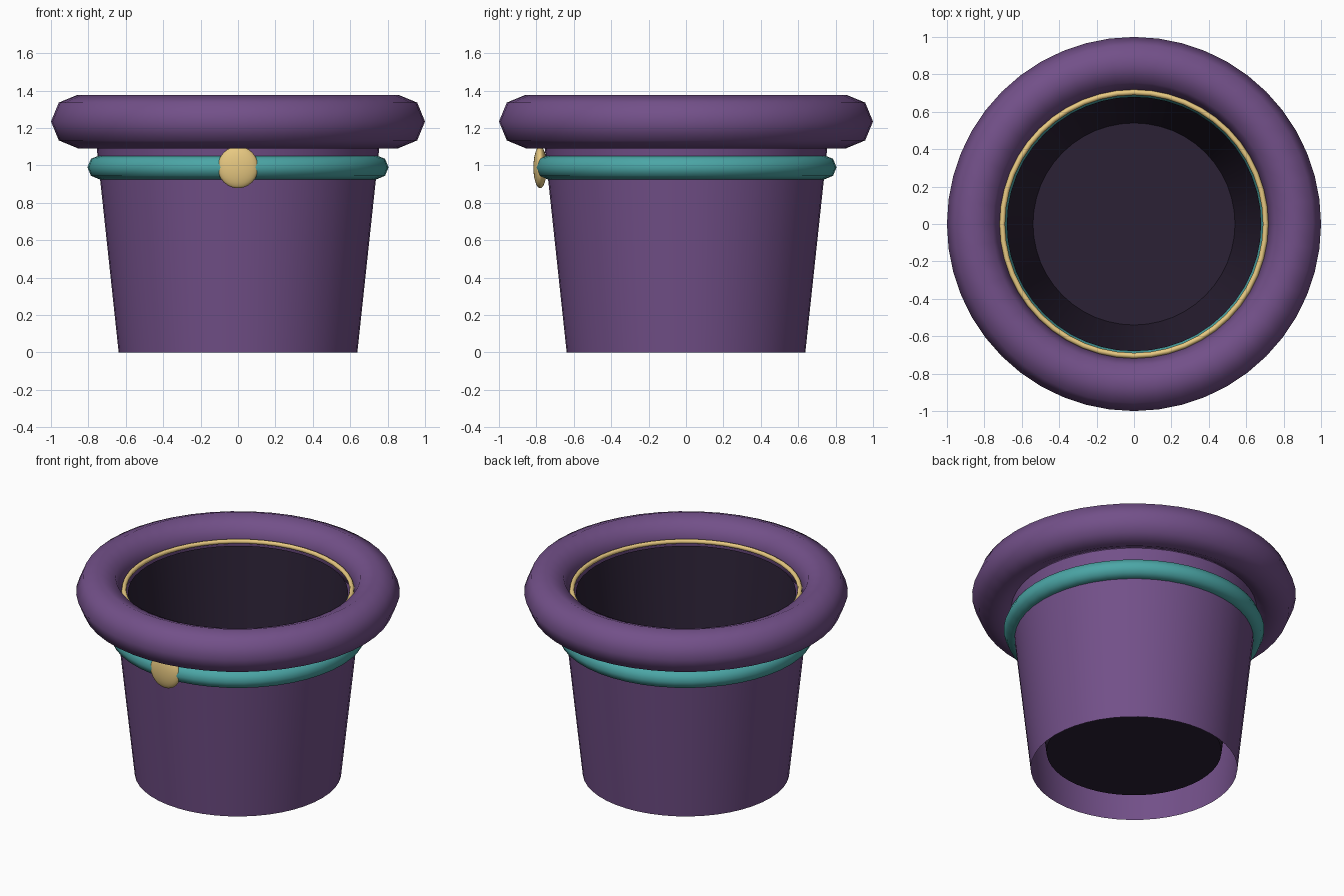
import bpy, math

if "Cube" in bpy.data.objects:
    bpy.data.objects.remove(bpy.data.objects["Cube"])


def material(name, rgb):
    m = bpy.data.materials.new(name)
    m.diffuse_color = (*rgb, 1)
    m.use_nodes = True
    m.node_tree.nodes["Principled BSDF"].inputs["Base Color"].default_value = m.diffuse_color
    return m


PURPLE = material("purple", (0.17, 0.08, 0.25))
DARK = material("dark_inside", (0.024, 0.015, 0.035))
TEAL = material("teal", (0.07, 0.38, 0.38))
GOLD = material("gold", (0.80, 0.58, 0.22))


def finish(name, mat, angle=None):
    ob = bpy.context.object
    ob.name = name
    ob.data.materials.append(mat)
    if angle is None:
        bpy.ops.object.shade_smooth()
    else:
        bpy.ops.object.shade_smooth_by_angle(angle=math.radians(angle))
    return ob


def ring(name, mat, major, minor, z, sides=8):
    bpy.ops.mesh.primitive_torus_add(major_radius=major, minor_radius=minor, location=(0, 0, z),
                                     major_segments=48, minor_segments=sides)
    return finish(name, mat)


def tapered_tube(name, mat, r0, r1, z0, z1, fill='NOTHING'):
    bpy.ops.mesh.primitive_cone_add(vertices=48, radius1=r0, radius2=r1, depth=z1 - z0,
                                    end_fill_type=fill, location=(0, 0, (z0 + z1) / 2))
    return finish(name, mat, 40)


# Outer wall, open at both ends
tapered_tube("pot_wall", PURPLE, 0.638, 0.77, 0, 1.23)

# Dark inner liner with a raised floor, open at the top
liner = tapered_tube("inner_liner", DARK, 0.54, 0.68, 0.12, 1.23, 'NGON')
import bmesh
bm = bmesh.new()
bm.from_mesh(liner.data)
top = [f for f in bm.faces if f.normal.z > 0.9]
bmesh.ops.delete(bm, geom=top, context='FACES_ONLY')
bm.to_mesh(liner.data)
bm.free()

# Thick rolled rim, gold inner trim and teal band
ring("rim", PURPLE, 0.857, 0.143, 1.235)
ring("gold_trim", GOLD, 0.704, 0.015, 1.25)
ring("band", TEAL, 0.741, 0.064, 0.99)

# Flattened gold button on the front of the band
bpy.ops.mesh.primitive_uv_sphere_add(segments=24, ring_count=12, radius=1, location=(0, -0.78, 0.99))
bpy.context.object.scale = (0.109, 0.036, 0.112)
finish("button", GOLD)
